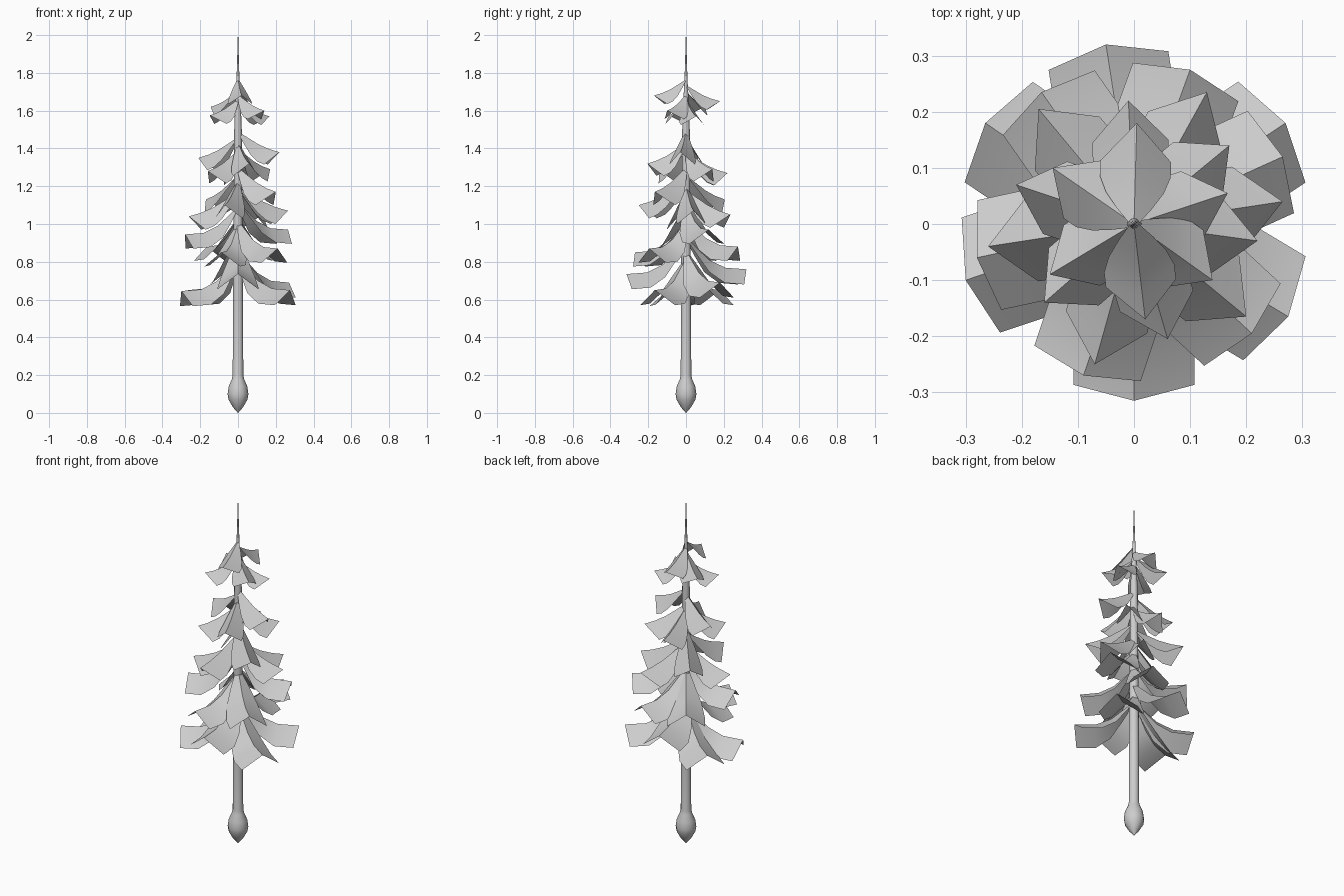
import bpy, math
from mathutils import Vector

cube = bpy.data.objects.get("Cube")
if cube:
    bpy.data.objects.remove(cube)

# one mid grey for the whole tree
grey = bpy.data.materials.new("mid_grey")
grey.use_nodes = True
colour = (0.61, 0.61, 0.61, 1)
grey.diffuse_color = colour
grey.node_tree.nodes["Principled BSDF"].inputs["Base Color"].default_value = colour


def add_object(name, verts, faces, angle):
    mesh = bpy.data.meshes.new(name)
    mesh.from_pydata(verts, [], faces)
    mesh.materials.append(grey)
    mesh.update()
    obj = bpy.data.objects.new(name, mesh)
    bpy.context.collection.objects.link(obj)
    bpy.ops.object.select_all(action="DESELECT")
    obj.select_set(True)
    bpy.context.view_layer.objects.active = obj
    bpy.ops.object.shade_smooth_by_angle(angle=math.radians(angle))


def trunk(profile, sides=12):
    """Turn (radius, height) pairs around the z axis."""
    verts, faces = [], []
    for r, z in profile:
        for i in range(sides):
            a = math.tau * i / sides
            verts.append((r * math.cos(a), r * math.sin(a), z))
    for k in range(len(profile) - 1):
        for i in range(sides):
            j = (i + 1) % sides
            a, b = k * sides, (k + 1) * sides
            faces.append((a + i, a + j, b + j, b + i))
    add_object("trunk", verts, faces, 50)


# share of length, share of height, share of width along a frond
DROOPING = [(0, 1, .12), (.17, .68, .48), (.38, .3, .83), (.65, .05, 1), (1, 0, 1)]
GENTLE = [(0, 1, .12), (.25, .68, .5), (.5, .37, .82), (.75, .15, 1), (1, 0, 1)]


def frond(name, tip, rise, width, drop, setback, curve):
    """A leaf folded down along its middle ridge, ending in a point."""
    x, y, z = tip
    length = math.hypot(x, y)
    out = Vector((x, y, 0)) / length
    side = Vector((-out.y, out.x, 0))
    verts, faces = [], []
    for t, h, w in curve:
        height = Vector((0, 0, z + rise * h))
        low = Vector((0, 0, drop * w))
        ridge = out * length * t + height
        edge = out * length * t * setback + height - low
        verts += [edge + side * width * w, ridge, edge - side * width * w]
    for k in range(len(curve) - 1):
        for i in (0, 1):
            a = 3 * k + i
            faces.append((a, a + 1, a + 4, a + 3))
    add_object(name, verts, faces, 40)


# bulb at the foot, long stem, thin spike
trunk([(.001, 0), (.027, .03), (.05, .07), (.055, .1), (.049, .14),
       (.033, .178), (.028, .2), (.027, .6), (.023, 1.1), (.02, 1.5),
       (.013, 1.68), (.008, 1.76), (.005, 1.86), (.001, 2)])

# each tier: frond shape, then the frond tips
tiers = {
    "crown_frond": ((.085, .063, .045, .62, GENTLE), [
        (.005, .18, 1.65), (.02, -.17, 1.68), (-.145, .1, 1.62),
        (.14, -.1, 1.6), (.167, .055, 1.57), (-.15, -.09, 1.575)]),
    "upper_frond": ((.11, .068, .065, .67, GENTLE), [
        (.22, -.03, 1.38), (-.21, .07, 1.35), (-.01, .22, 1.27),
        (.06, -.205, 1.32), (.17, .14, 1.29), (-.16, -.14, 1.28)]),
    "middle_frond": ((.13, .075, .07, .7, GENTLE), [
        (.2, -.165, 1.17), (-.17, .205, 1.13), (-.07, -.25, 1.1),
        (.13, .235, 1.05), (.265, .04, 1.07), (-.26, -.04, 1.04)]),
    "lower_frond": ((.15, .1, .075, .92, DROOPING), [
        (.265, .12, .97), (-.28, -.06, .945), (.1, .275, .88),
        (-.09, -.27, .85), (-.165, .235, .88), (.21, -.195, .87)]),
    "bottom_frond": ((.17, .108, .08, .91, DROOPING), [
        (-.05, .32, .76), (0, -.315, .735), (.27, .18, .69),
        (.275, -.165, .65), (-.265, .18, .65), (-.3, -.1, .645)]),
}
for name, (shape, tips) in tiers.items():
    for n, tip in enumerate(tips, 1):
        frond(f"{name}_{n}", tip, *shape)
